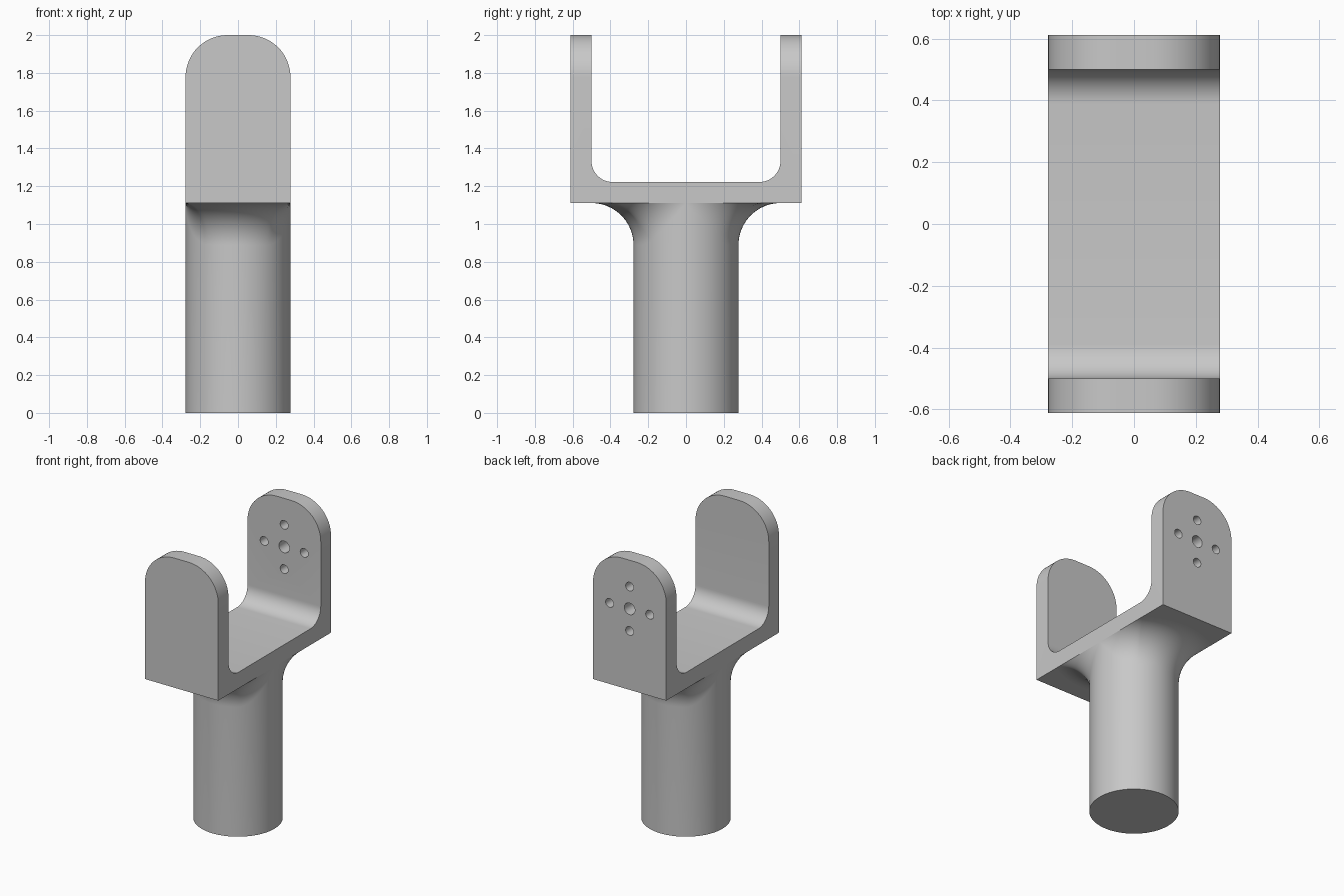
import bpy, bmesh
from math import sin, cos, tau, sqrt, radians
from mathutils import Vector, Matrix

if "Cube" in bpy.data.objects:
    bpy.data.objects.remove(bpy.data.objects["Cube"], do_unlink=True)

U = 2 / 18                 # wall thickness, the module of the whole part
HALF_W = 2.5 * U           # half width of the yoke, radius of the column
BASE, FLOOR, TOP = 10 * U, 11 * U, 18 * U
INNER, OUTER = 4.5 * U, 5.5 * U
FILLET = 2 * U

grey = bpy.data.materials.new("plain grey")
grey.use_nodes = True
colour = (0.58, 0.58, 0.58, 1)
grey.diffuse_color = colour
grey.node_tree.nodes["Principled BSDF"].inputs["Base Color"].default_value = colour


def make_object(name, bm):
    bmesh.ops.recalc_face_normals(bm, faces=bm.faces)
    mesh = bpy.data.meshes.new(name)
    bm.to_mesh(mesh)
    bm.free()
    mesh.materials.append(grey)
    obj = bpy.data.objects.new(name, mesh)
    bpy.context.collection.objects.link(obj)
    return obj


def activate(obj):
    bpy.ops.object.select_all(action='DESELECT')
    obj.select_set(True)
    bpy.context.view_layer.objects.active = obj


def smooth(obj):
    activate(obj)
    bpy.ops.object.shade_smooth_by_angle(angle=radians(30))


# Yoke: U profile extruded across x, then rounded inside corners and arm tops
bm = bmesh.new()
half = [(OUTER, BASE), (OUTER, TOP), (INNER, TOP), (INNER, FLOOR)]
profile = half + [(-y, z) for y, z in reversed(half)]
face = bm.faces.new([bm.verts.new((-HALF_W, y, z)) for y, z in profile])
ext = bmesh.ops.extrude_face_region(bm, geom=[face])
bmesh.ops.translate(bm, vec=(2 * HALF_W, 0, 0),
                    verts=[v for v in ext["geom"] if isinstance(v, bmesh.types.BMVert)])


def edges_along(axis, z):
    return [e for e in bm.edges
            if all(abs(v.co.z - z) < 1e-4 for v in e.verts)
            and abs((e.verts[0].co - e.verts[1].co).normalized()[axis]) > 0.99]


bmesh.ops.bevel(bm, geom=edges_along(0, FLOOR), offset=U, segments=12,
                profile=0.5, affect='EDGES')
bmesh.ops.bevel(bm, geom=edges_along(1, TOP), offset=FILLET, segments=16,
                profile=0.5, affect='EDGES')
yoke = make_object("yoke", bm)

# Mounting holes through the back arm: one centre hole and four around it
bm = bmesh.new()
holes = [(0, 0, 0.04)] + [(0.152 * cos(i * tau / 4), 0.152 * sin(i * tau / 4), 0.03)
                          for i in range(4)]
for x, z, radius in holes:
    place = Matrix.Translation((x, (INNER + OUTER) / 2, 15 * U + z))
    bmesh.ops.create_cone(bm, cap_ends=True, segments=32, radius1=radius, radius2=radius,
                          depth=2 * U, matrix=place @ Matrix.Rotation(tau / 4, 4, 'X'))
cutter = make_object("hole_cutter", bm)
cutter.hide_render = True
cut = yoke.modifiers.new("holes", 'BOOLEAN')
cut.operation, cut.solver, cut.object = 'DIFFERENCE', 'EXACT', cutter
activate(yoke)
bpy.ops.object.modifier_apply(modifier=cut.name)
bpy.data.objects.remove(cutter, do_unlink=True)
smooth(yoke)

# Column: cylinder whose rolling-ball fillet stays inside the yoke's width
bm = bmesh.new()
SIDES, STEPS = 96, 14
columns = []
for i in range(SIDES):
    way = Vector((cos(i * tau / SIDES), sin(i * tau / SIDES), 0))
    centre = way * (HALF_W + FILLET)
    edge_x = max(-HALF_W, min(HALF_W, centre.x))
    centre.z = BASE - sqrt(max(0, FILLET ** 2 - (centre.x - edge_x) ** 2))
    start = -way
    end = (Vector((edge_x, centre.y, BASE)) - centre) / FILLET
    points = [way * HALF_W]
    points += [centre + start.lerp(end, s / STEPS).normalized() * FILLET
               for s in range(STEPS + 1)]
    columns.append([bm.verts.new(p) for p in points])
for a, b in zip(columns, columns[1:] + columns[:1]):
    for s in range(STEPS + 1):
        bm.faces.new((a[s], b[s], b[s + 1], a[s + 1]))
bm.faces.new([c[0] for c in reversed(columns)])
bmesh.ops.remove_doubles(bm, verts=bm.verts, dist=1e-5)
smooth(make_object("column", bm))
